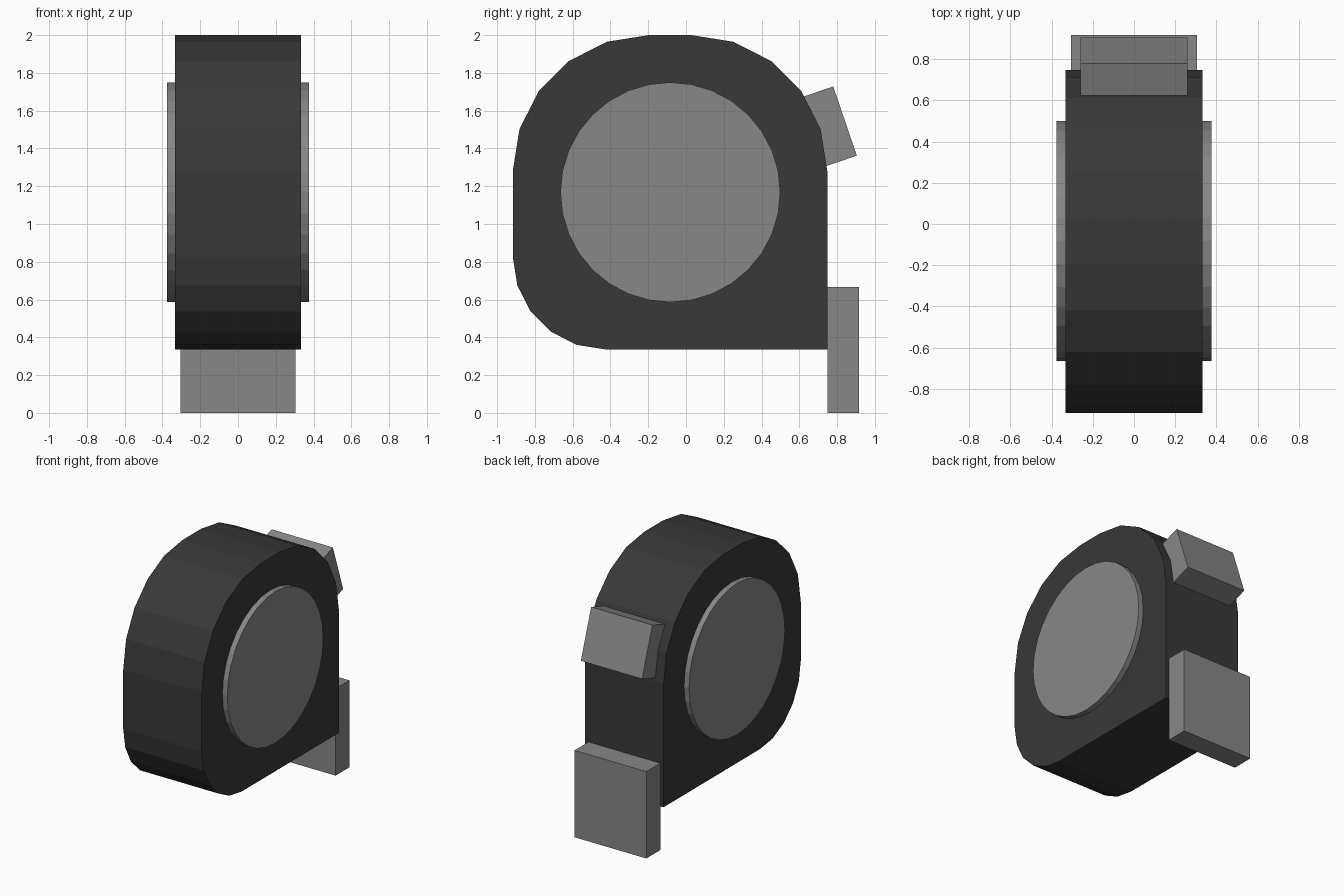
import bpy, bmesh
from math import sin, cos, radians, pi
from mathutils import Matrix

if "Cube" in bpy.data.objects:
    bpy.data.objects.remove(bpy.data.objects["Cube"])


def material(name, v):
    mat = bpy.data.materials.new(name)
    mat.diffuse_color = (v, v, v, 1)
    mat.use_nodes = True
    mat.node_tree.nodes["Principled BSDF"].inputs["Base Color"].default_value = mat.diffuse_color
    return mat


dark = material("dark_casing", 0.04)
grey = material("mid_grey", 0.242)


def finish(bm, name, mat):
    bmesh.ops.recalc_face_normals(bm, faces=bm.faces)
    mesh = bpy.data.meshes.new(name)
    bm.to_mesh(mesh)
    bm.free()
    obj = bpy.data.objects.new(name, mesh)
    bpy.context.collection.objects.link(obj)
    mesh.materials.append(mat)
    return obj


def box(name, size, loc, tilt=0.0):
    bm = bmesh.new()
    bmesh.ops.create_cube(bm, size=1.0, matrix=Matrix.Diagonal((*size, 1)))
    obj = finish(bm, name, grey)
    obj.location = loc
    obj.rotation_euler.x = tilt


def corner(cy, cz, r, start):
    # quarter-round corner in five flat steps
    return [(cy + r * cos(radians(start + 18 * i)),
             cz + r * sin(radians(start + 18 * i))) for i in range(6)]


# casing: square with three rounded corners, extruded across x
profile = (corner(0.028, 1.28, 0.72, 0) + corner(-0.197, 1.28, 0.72, 90)
           + corner(-0.427, 0.826, 0.49, 180) + [(0.748, 0.336)])
bm = bmesh.new()
face = bm.faces.new([bm.verts.new((-0.333, y, z)) for y, z in profile])
side = bmesh.ops.extrude_face_region(bm, geom=[face])
bmesh.ops.translate(bm, vec=(0.666, 0, 0),
                    verts=[v for v in side["geom"] if isinstance(v, bmesh.types.BMVert)])
finish(bm, "casing", dark)

# round side plates
for name, s in (("right_side_disc", 1), ("left_side_disc", -1)):
    bm = bmesh.new()
    bmesh.ops.create_cone(bm, cap_ends=True, segments=32, radius1=0.582, radius2=0.582,
                          depth=0.075, matrix=Matrix.Rotation(pi / 2, 4, 'Y'))
    finish(bm, name, grey).location = (s * 0.3375, -0.083, 1.168)

# tape end hook hanging below the casing
box("end_hook", (0.61, 0.169, 0.667), (0, 0.8325, 0.3335))

# tilted lock button, sunk into the casing
tilt = radians(18.8)
depth = 0.21
box("lock_button", (0.52, depth, 0.387),
    (0, 0.842 - cos(tilt) * depth / 2, 1.545 - sin(tilt) * depth / 2), tilt)
